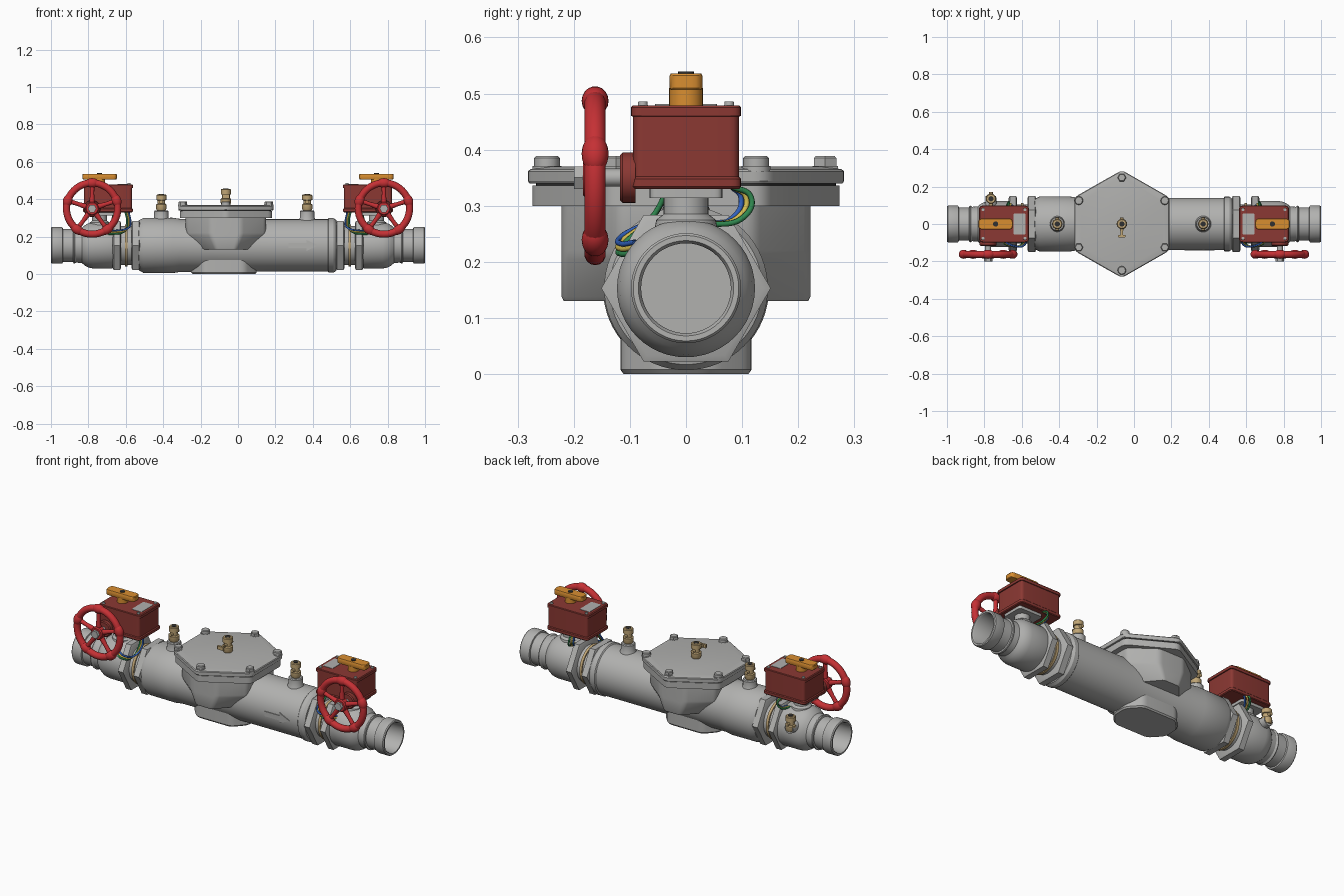
import bpy, bmesh, math
from math import sin, cos, pi
from mathutils import Vector, Matrix

cube = bpy.data.objects.get("Cube")
if cube:
    bpy.data.objects.remove(cube, do_unlink=True)

AXIS_Z = 0.153      # pipe centre height
COVER_X = -0.065    # cover centre


def material(name, r, g, b):
    m = bpy.data.materials.new(name)
    m.use_nodes = True
    m.diffuse_color = (r, g, b, 1)
    m.node_tree.nodes["Principled BSDF"].inputs["Base Color"].default_value = (r, g, b, 1)
    return m


GREY = material("cast_grey", 0.44, 0.44, 0.43)
RED = material("wheel_red", 0.56, 0.03, 0.035)
MAROON = material("housing_red", 0.26, 0.04, 0.033)
ORANGE = material("indicator_orange", 0.69, 0.27, 0.03)
BRASS = material("brass", 0.53, 0.38, 0.18)
DARK = material("dark_hole", 0.03, 0.03, 0.03)
BLUE = material("wire_blue", 0.03, 0.12, 0.5)
YELLOW = material("wire_yellow", 0.65, 0.5, 0.08)
GREEN = material("wire_green", 0.03, 0.25, 0.08)


def finish(name, bm, mat):
    bmesh.ops.recalc_face_normals(bm, faces=bm.faces)
    me = bpy.data.meshes.new(name)
    bm.to_mesh(me)
    bm.free()
    me.materials.append(mat)
    for p in me.polygons:
        p.use_smooth = True
    me.set_sharp_from_angle(angle=math.radians(32))
    ob = bpy.data.objects.new(name, me)
    bpy.context.collection.objects.link(ob)
    return ob


def loft(name, rings, mat):
    """Skin a stack of equal-length rings and cap both ends."""
    bm = bmesh.new()
    vs = [[bm.verts.new(p) for p in ring] for ring in rings]
    n = len(vs[0])
    for a, b in zip(vs, vs[1:]):
        for i in range(n):
            j = (i + 1) % n
            bm.faces.new((a[i], a[j], b[j], b[i]))
    bm.faces.new(vs[0])
    bm.faces.new(vs[-1])
    return finish(name, bm, mat)


def lathe(name, profile, mat, axis="z", at=(0, 0, 0), seg=32):
    """Turn (distance along axis, radius) pairs around an axis."""
    def point(t, r, k):
        u, v = r * cos(2 * pi * k / seg), r * sin(2 * pi * k / seg)
        p = {"x": (t, u, v), "y": (u, t, v), "z": (u, v, t)}[axis]
        return Vector(p) + Vector(at)
    return loft(name, [[point(t, r, k) for k in range(seg)] for t, r in profile], mat)


def rounded(corners, radius):
    """Round the corners of a 2D outline."""
    out, n = [], len(corners)
    for i in range(n):
        c = Vector(corners[i])
        a = c + (Vector(corners[i - 1]) - c).normalized() * radius
        b = c + (Vector(corners[(i + 1) % n]) - c).normalized() * radius
        for t in (0, 0.25, 0.5, 0.75, 1):
            out.append(a * (1 - t) ** 2 + c * (2 * t * (1 - t)) + b * t * t)
    return out


def rect(hx, hy):
    return [(-hx, -hy), (hx, -hy), (hx, hy), (-hx, hy)]


def slab(name, outline, levels, mat, at=(0, 0)):
    """Stack an outline at (height, x scale, y scale) levels."""
    return loft(name, [[(at[0] + p.x * sx, at[1] + p.y * sy, z) for p in outline]
                       for z, sx, sy in levels], mat)


def wire(name, points, mat, radius=0.005):
    cu = bpy.data.curves.new(name, "CURVE")
    cu.dimensions = "3D"
    cu.bevel_depth = radius
    cu.bevel_resolution = 2
    sp = cu.splines.new("BEZIER")
    sp.bezier_points.add(len(points) - 1)
    for bp, p in zip(sp.bezier_points, points):
        bp.co = p
        bp.handle_left_type = bp.handle_right_type = "AUTO"
    cu.materials.append(mat)
    ob = bpy.data.objects.new(name, cu)
    bpy.context.collection.objects.link(ob)


def test_cock(name, x, y, z, handle):
    """Upright brass cock with an open top and a flat key."""
    lathe(name + "_body", [(0, 0.022), (0.012, 0.028), (0.034, 0.028), (0.038, 0.021),
                           (0.056, 0.021), (0.058, 0.027), (0.083, 0.027), (0.087, 0.023)],
          BRASS, at=(x, y, z), seg=20)
    lathe(name + "_opening", [(0.086, 0.014), (0.089, 0.014)], DARK, at=(x, y, z), seg=16)
    lathe(name + "_stem", [(-0.036, 0.01), (0.036, 0.01)], BRASS, "y", (x, y, z + 0.048), 12)
    if handle:
        slab(name + "_key", rounded(rect(0.006, 0.025), 0.004),
             [(z + 0.04, 1, 1), (z + 0.052, 1, 1)], BRASS, (x, y - 0.045))
        slab(name + "_key_tip", rounded(rect(0.02, 0.006), 0.004),
             [(z + 0.036, 1, 1), (z + 0.056, 1, 1)], BRASS, (x, y - 0.065))


# Main barrel
lathe("main_barrel", [(-0.535, 0.118), (-0.53, 0.134), (-0.505, 0.147), (-0.35, 0.148),
                      (-0.31, 0.142), (0.2, 0.14), (0.48, 0.14), (0.485, 0.146), (0.51, 0.146),
                      (0.525, 0.136), (0.53, 0.118)], GREY, "x", (0, 0, AXIS_Z), 64)

# Foot under the barrel
foot = rounded([(-0.175, -0.045), (-0.11, -0.117), (0.11, -0.117), (0.175, -0.045),
                (0.175, 0.045), (0.11, 0.117), (-0.11, 0.117), (-0.175, 0.045)], 0.025)
slab("foot", foot, [(0.0, 0.96, 0.95), (0.008, 1, 1), (0.15, 1, 1)], GREY, (COVER_X - 0.01, 0))

# Cover housing, flange and lid
housing = rounded([(-0.215, -0.12), (-0.08, -0.222), (0.08, -0.222), (0.215, -0.12),
                   (0.215, 0.12), (0.08, 0.222), (-0.08, 0.222), (-0.215, 0.12)], 0.02)
slab("cover_housing", housing, [(0.13, 0.62, 0.98), (0.138, 0.66, 1), (0.205, 0.96, 1),
                                (0.22, 1, 1), (0.31, 1, 1)], GREY, (COVER_X, 0))
hexa = rounded([(0, -0.288), (0.254, -0.143), (0.254, 0.143),
                (0, 0.288), (-0.254, 0.143), (-0.254, -0.143)], 0.025)
slab("housing_flange", hexa, [(0.30, 0.97, 0.97), (0.336, 0.97, 0.97)], GREY, (COVER_X, 0))
slab("cover_gasket", hexa, [(0.335, 0.95, 0.95), (0.341, 0.95, 0.95)], DARK, (COVER_X, 0))
slab("cover_lid", hexa, [(0.34, 0.99, 0.99), (0.344, 1, 1), (0.361, 1, 1), (0.365, 0.985, 0.985),
                         (0.37, 0.88, 0.88)], GREY, (COVER_X, 0))
for i, (x, y) in enumerate([(0, -0.248), (0.23, -0.125), (0.23, 0.125),
                            (0, 0.248), (-0.23, 0.125), (-0.23, -0.125)]):
    lathe("cover_bolt", [(0.36, 0.026), (0.371, 0.026), (0.371, 0.023), (0.385, 0.023),
                         (0.389, 0.019)], GREY, at=(COVER_X + x, y, 0), seg=6 if i % 2 else 12)

# Bosses and test cocks
for name, x in (("inlet", -0.41), ("outlet", 0.37)):
    lathe(name + "_boss", [(0.27, 0.046), (0.295, 0.042), (0.303, 0.038), (0.335, 0.038),
                           (0.34, 0.034)], GREY, at=(x, 0, 0))
    test_cock(name + "_cock", x, 0, 0.338, False)
test_cock("cover_cock", COVER_X, 0, 0.368, True)
lathe("side_cock_boss", [(0.09, 0.032), (0.15, 0.028)], GREY, "y", (-0.765, 0, 0.2), 20)
test_cock("side_cock", -0.765, 0.135, 0.185, False)

# Raised flow arrow
arrow = [(0.27, -0.014), (0.365, -0.014), (0.365, -0.03), (0.43, 0),
         (0.365, 0.03), (0.365, 0.014), (0.27, 0.014)]
loft("flow_arrow", [[(x, y, AXIS_Z + z) for x, z in arrow] for y in (-0.136, -0.143)], GREY)

# End assemblies, mirrored about the middle
for s, side in ((1, "left"), (-1, "right")):
    def along(profile):
        return [(s * t, r) for t, r in profile]

    # Shutoff valve and grooved pipe end
    pipe = (0, 0, AXIS_Z)
    lathe(side + "_valve", along([
        (0.66, 0.118), (0.675, 0.123), (0.775, 0.123), (0.80, 0.118), (0.82, 0.107), (0.835, 0.094),
        (0.865, 0.092), (0.875, 0.098), (0.88, 0.096), (0.882, 0.088), (0.936, 0.088),
        (0.938, 0.096), (0.942, 0.098), (0.995, 0.098), (1, 0.094), (1, 0.085),
        (0.992, 0.08), (0.84, 0.08)]), GREY, "x", pipe, 48)
    lathe(side + "_coupling", along([(0.52, 0.104), (0.67, 0.104)]), GREY, "x", pipe, 40)
    lathe(side + "_coupling_ring", along([(0.59, 0.112), (0.605, 0.112)]), BRASS, "x", pipe, 40)
    for name, a, b in (("inner", 0.523, 0.57), ("outer", 0.625, 0.67)):
        lathe(side + "_" + name + "_hex", along([
            (a, 0.138), (a + 0.006, 0.151), (b - 0.006, 0.151), (b, 0.138)]), GREY, "x", pipe, 6)

    # Neck and mounting plate
    lathe(side + "_neck", [(0.24, 0.06), (0.275, 0.053), (0.285, 0.04), (0.32, 0.04)],
          GREY, at=(s * 0.74, 0, 0))
    slab(side + "_mount_plate", rounded(rect(0.075, 0.065), 0.015),
         [(0.314, 1, 1), (0.331, 1, 1)], GREY, (s * 0.735, 0))

    # Gearbox with bottom lip and lid
    box = rounded(rect(0.133, 0.098), 0.018)
    at = (s * 0.695, 0)
    slab(side + "_gearbox", box, [
        (0.33, 0.97, 0.97), (0.334, 1, 1), (0.348, 1, 1), (0.352, 0.96, 0.96), (0.459, 0.96, 0.96),
        (0.46, 1, 1), (0.475, 1, 1), (0.479, 0.97, 0.97)], MAROON, at)
    for x in (-0.112, 0.112):
        for y in (-0.077, 0.077):
            lathe(side + "_lid_screw", [(0.478, 0.009), (0.486, 0.008)], GREY,
                  at=(at[0] + x, y, 0), seg=12)
    slab(side + "_nameplate", rounded(rect(0.032, 0.055), 0.004),
         [(0.478, 1, 1), (0.481, 1, 1)], GREY, (s * 0.612, 0))

    # Position indicator
    slab(side + "_indicator_bar", rounded(rect(0.092, 0.029), 0.02),
         [(0.506, 0.97, 0.93), (0.51, 1, 1), (0.532, 1, 1), (0.536, 0.97, 0.93)],
         ORANGE, (s * 0.74, 0))
    lathe(side + "_indicator_hub", [(0.478, 0.03), (0.51, 0.03)], ORANGE, at=(s * 0.74, 0, 0))
    lathe(side + "_indicator_screw", [(0.535, 0.014), (0.539, 0.014)], DARK,
          at=(s * 0.74, 0, 0), seg=16)

    # Handwheel on its shaft
    cx, cy, cz = s * 0.78, -0.162, 0.35
    lathe(side + "_shaft_boss", [(-0.09, 0.045), (-0.113, 0.045), (-0.118, 0.04)], MAROON, "y", (cx, 0, cz))
    lathe(side + "_shaft", [(-0.11, 0.016), (-0.185, 0.016)], GREY, "y", (cx, 0, cz), 16)
    lathe(side + "_shaft_nut", [(-0.18, 0.023), (-0.2, 0.023)], GREY, "y", (cx, 0, cz), 6)
    lathe(side + "_wheel_hub", [(-0.145, 0.03), (-0.15, 0.036), (-0.178, 0.036), (-0.184, 0.031)],
          RED, "y", (cx, 0, cz))
    bpy.ops.mesh.primitive_torus_add(location=(cx, cy, cz), rotation=(pi / 2, 0, 0), major_radius=0.137,
                                     minor_radius=0.019, major_segments=48, minor_segments=14)
    rim = bpy.context.object
    rim.name = side + "_wheel_rim"
    rim.data.materials.append(RED)
    bpy.ops.object.shade_smooth()
    for k in range(5):
        ang = pi / 2 + k * 2 * pi / 5
        turn = Matrix.Translation((cx, cy, cz)) @ Matrix.Rotation(-ang, 4, "Y")
        bm = bmesh.new()
        bmesh.ops.create_uvsphere(bm, u_segments=18, v_segments=12, radius=1,
                                  matrix=turn @ Matrix.Translation((0.137, 0, 0))
                                  @ Matrix.Diagonal((0.026, 0.024, 0.036, 1)))
        finish(side + "_rim_grip", bm, RED)
        spoke = lathe(side + "_wheel_spoke", [(0.02, 0.016), (0.08, 0.011), (0.137, 0.013)], RED, "x", seg=12)
        spoke.matrix_world = turn

    # Cable loops behind and in front of the neck
    for i, (name, mat) in enumerate((("blue", BLUE), ("yellow", YELLOW), ("green", GREEN))):
        d = i * 0.009
        wire(side + "_" + name + "_back_wire", [
            (s * (0.66 + d), 0.08, 0.335), (s * (0.65 + d), 0.098 + d, 0.315),
            (s * (0.66 + d), 0.085 + d, 0.28), (s * (0.68 + d), 0.03, 0.265)], mat)
        wire(side + "_" + name + "_front_wire", [
            (s * (0.585 + d), -0.03, 0.335), (s * (0.575 + d), -0.06, 0.28),
            (s * (0.59 + d), -0.115, 0.245 - d), (s * (0.65 + d), -0.115, 0.232 - d),
            (s * (0.70 + d), -0.09, 0.235 - d)], mat)
